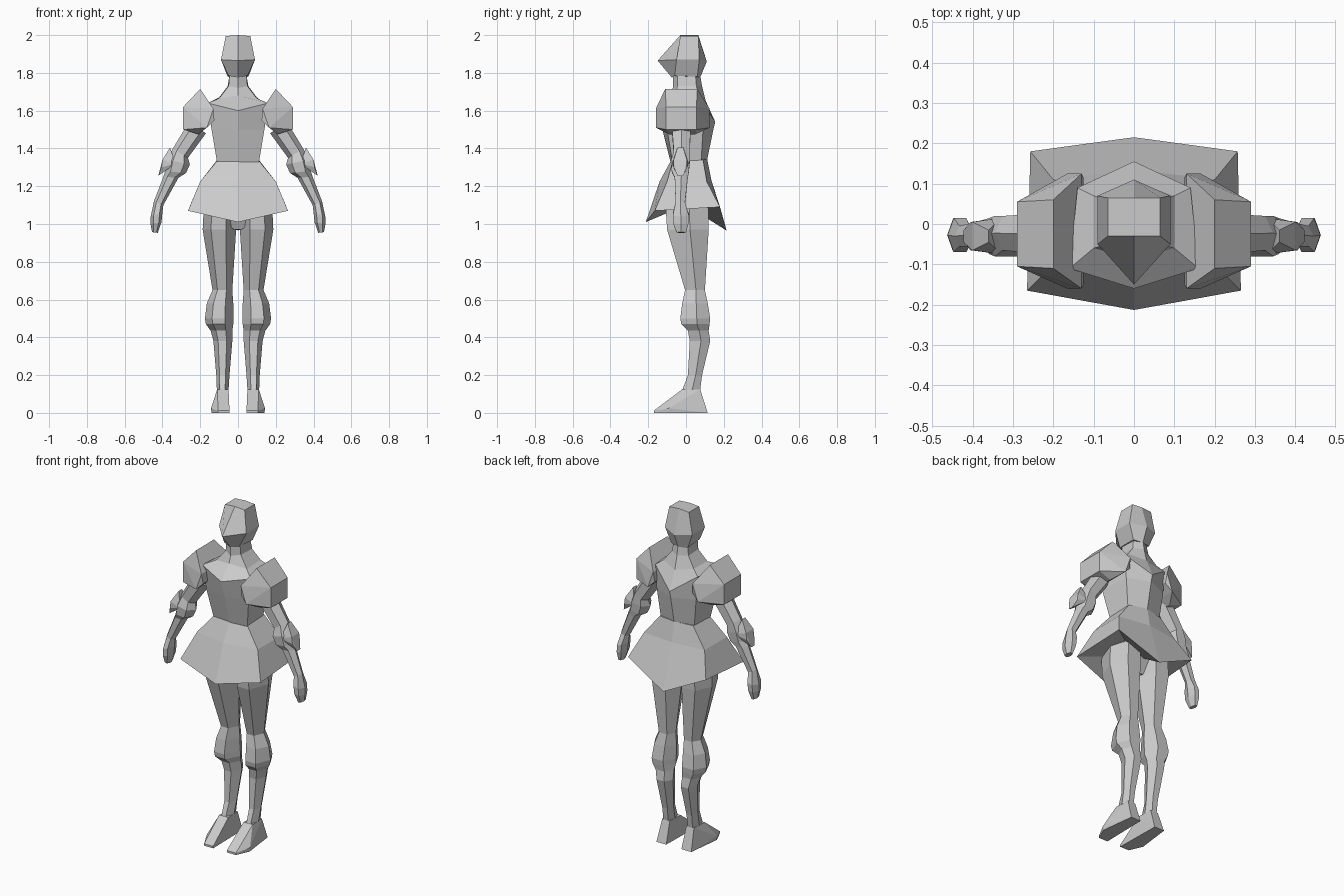
import bpy, bmesh
from mathutils import Vector


def finish(name, bm, mirror):
    bmesh.ops.recalc_face_normals(bm, faces=bm.faces[:])
    me = bpy.data.meshes.new(name)
    bm.to_mesh(me)
    bm.free()
    ob = bpy.data.objects.new(name, me)
    bpy.context.collection.objects.link(ob)
    if mirror:
        m = ob.modifiers.new("mirror", 'MIRROR')
        m.use_mirror_merge = False
    return ob


def loft(name, rings, mirror=False, tip=None):
    """Skin rings of equal point count; optional tip vertex closes the last ring."""
    bm = bmesh.new()
    vs = [[bm.verts.new(p) for p in r] for r in rings]
    n = len(vs[0])
    for a, b in zip(vs, vs[1:]):
        for i in range(n):
            j = (i + 1) % n
            bm.faces.new((a[i], a[j], b[j], b[i]))
    bm.faces.new(vs[0])
    if tip:
        t = bm.verts.new(tip)
        for i in range(n):
            bm.faces.new((vs[-1][i], vs[-1][(i + 1) % n], t))
    else:
        bm.faces.new(vs[-1])
    return finish(name, bm, mirror)


def hull(name, pts, mirror=False):
    bm = bmesh.new()
    for p in pts:
        bm.verts.new(p)
    r = bmesh.ops.convex_hull(bm, input=bm.verts[:])
    junk = {v for v in r["geom_interior"] + r["geom_unused"]
            if isinstance(v, bmesh.types.BMVert)}
    bmesh.ops.delete(bm, geom=list(junk), context='VERTS')
    bmesh.ops.dissolve_limit(bm, angle_limit=0.01, verts=bm.verts[:], edges=bm.edges[:])
    return finish(name, bm, mirror)


def hexring(xf, xb, yf, yfc, ybc, yb, zf, zfc, zbc, zb):
    """Six-point body ring: front centre, two front corners, two back corners, back centre."""
    return [(0, yf, zf), (xf, yfc, zfc), (xb, ybc, zbc),
            (0, yb, zb), (-xb, ybc, zbc), (-xf, yfc, zfc)]


# head
loft("head", [
    hexring(.065, .065, -.03, -.03, .065, .065, 2, 1.995, 1.995, 2),
    hexring(.09, .09, -.15, -.05, .07, .11, 1.865, 1.87, 1.87, 1.86),
    hexring(.05, .055, -.075, -.06, .06, .075, 1.775, 1.785, 1.78, 1.775)])

# neck and torso
loft("torso", [
    hexring(.045, .045, -.07, -.045, .05, .075, 1.79, 1.79, 1.79, 1.79),
    hexring(.05, .055, -.07, -.045, .055, .085, 1.72, 1.73, 1.73, 1.73),
    hexring(.1, .1, -.085, -.06, .07, .105, 1.68, 1.665, 1.67, 1.65),
    hexring(.16, .14, -.16, -.11, .09, .155, 1.6, 1.64, 1.64, 1.54),
    hexring(.14, .13, -.125, -.1, .09, .145, 1.5, 1.5, 1.5, 1.5),
    hexring(.11, .11, -.08, -.07, .08, .11, 1.32, 1.32, 1.33, 1.33)])

# flared skirt with a recessed underside
loft("skirt", [
    hexring(.11, .11, -.08, -.07, .09, .112, 1.335, 1.335, 1.34, 1.345),
    hexring(.2, .2, -.14, -.1, .11, .135, 1.225, 1.225, 1.225, 1.23),
    hexring(.265, .257, -.213, -.165, .18, .215, 1.01, 1.07, 1.09, .965)],
    tip=(0, 0, 1.1))

# hips
hull("hips", [(x, y, z) for x, y, z in
              [(.16, -.09, 1.1), (-.16, -.09, 1.1), (.16, .1, 1.1), (-.16, .1, 1.1),
               (.02, -.03, .97), (-.02, -.03, .97), (.02, .05, .97), (-.02, .05, .97)]])

# shoulder pads
pad = [(.29, y, z) for y in (-.105, .055) for z in (1.5, 1.62)]
pad += [(.2, y, 1.715) for y in (-.11, .06)]
pad += [(x, y, z) for y in (-.16, .125) for x, z in ((.13, 1.61), (.165, 1.51))]
pad += [(.165, y, 1.655) for y in (-.13, .09)] + [(.125, y, 1.55) for y in (-.15, .115)]
pad += [(.21, y, 1.475) for y in (-.09, .05)]
hull("shoulder_pad", pad, True)


def arm_ring(xo, zo, xi, zi, y0, y1):
    """Six-sided limb ring between an outer and an inner edge point."""
    o, i = Vector((xo, 0, zo)), Vector((xi, 0, zi))
    ym = Vector((0, (y0 + y1) / 2, 0))
    a, b = o.lerp(i, .25), o.lerp(i, .75)
    f, k = Vector((0, y0, 0)), Vector((0, y1, 0))
    return [o + ym, a + f, b + f, i + ym, b + k, a + k]


# arms
loft("arm", [arm_ring(*r) for r in [
    (.26, 1.54, .17, 1.48, -.075, .025),
    (.345, 1.4, .265, 1.35, -.065, .02),
    (.375, 1.34, .255, 1.315, -.08, .02),
    (.385, 1.28, .275, 1.27, -.075, .015),
    (.395, 1.25, .315, 1.245, -.06, .01),
    (.445, 1.12, .395, 1.1, -.055, -.005)]], True)

# hands
loft("hand", [arm_ring(*r) for r in [
    (.445, 1.12, .395, 1.1, -.055, -.005),
    (.462, 1.04, .4, 1.06, -.07, .015),
    (.463, 1.0, .405, 1.01, -.068, .013),
    (.455, .957, .425, .953, -.05, 0)]], True)

# pointed elbow guards
hull("elbow_guard", [(x, -.03 + s * w, z) for s in (-1, 1) for x, z, w in
                     [(.36, 1.405, .015), (.4, 1.34, .035), (.405, 1.3, .035),
                      (.422, 1.255, .015), (.33, 1.32, .045)]], True)


def leg_ring(z, x0, x1, y0, y1):
    """Six-sided leg ring inside a box."""
    w, ym = x1 - x0, y0 + (y1 - y0) * .55
    return [(x0 + .3 * w, y0, z), (x0 + .75 * w, y0, z), (x1, ym, z),
            (x0 + .75 * w, y1, z), (x0 + .25 * w, y1, z), (x0, ym, z)]


# legs with knee guards
loft("leg", [leg_ring(*r) for r in [
    (1.12, .01, .18, -.11, .12),
    (.97, .01, .187, -.1, .12),
    (.65, .03, .135, -.005, .1),
    (.58, .025, .165, -.02, .115),
    (.5, .025, .175, -.03, .128),
    (.47, .025, .17, -.025, .125),
    (.435, .03, .145, .01, .12),
    (.38, .03, .13, .02, .128),
    (.2, .045, .115, .01, .085),
    (.12, .05, .112, -.02, .075)]], True)

# pointed feet
hull("foot", [(.05, -.02, .125), (.11, -.02, .125), (.055, .075, .125), (.105, .075, .125),
              (.045, -.17, .012), (.105, -.17, .012), (.143, -.09, .025),
              (.045, -.17, 0), (.105, -.17, 0), (.14, -.09, 0),
              (.05, .115, 0), (.115, .115, 0), (.055, .085, .05), (.11, .085, .05)], True)
